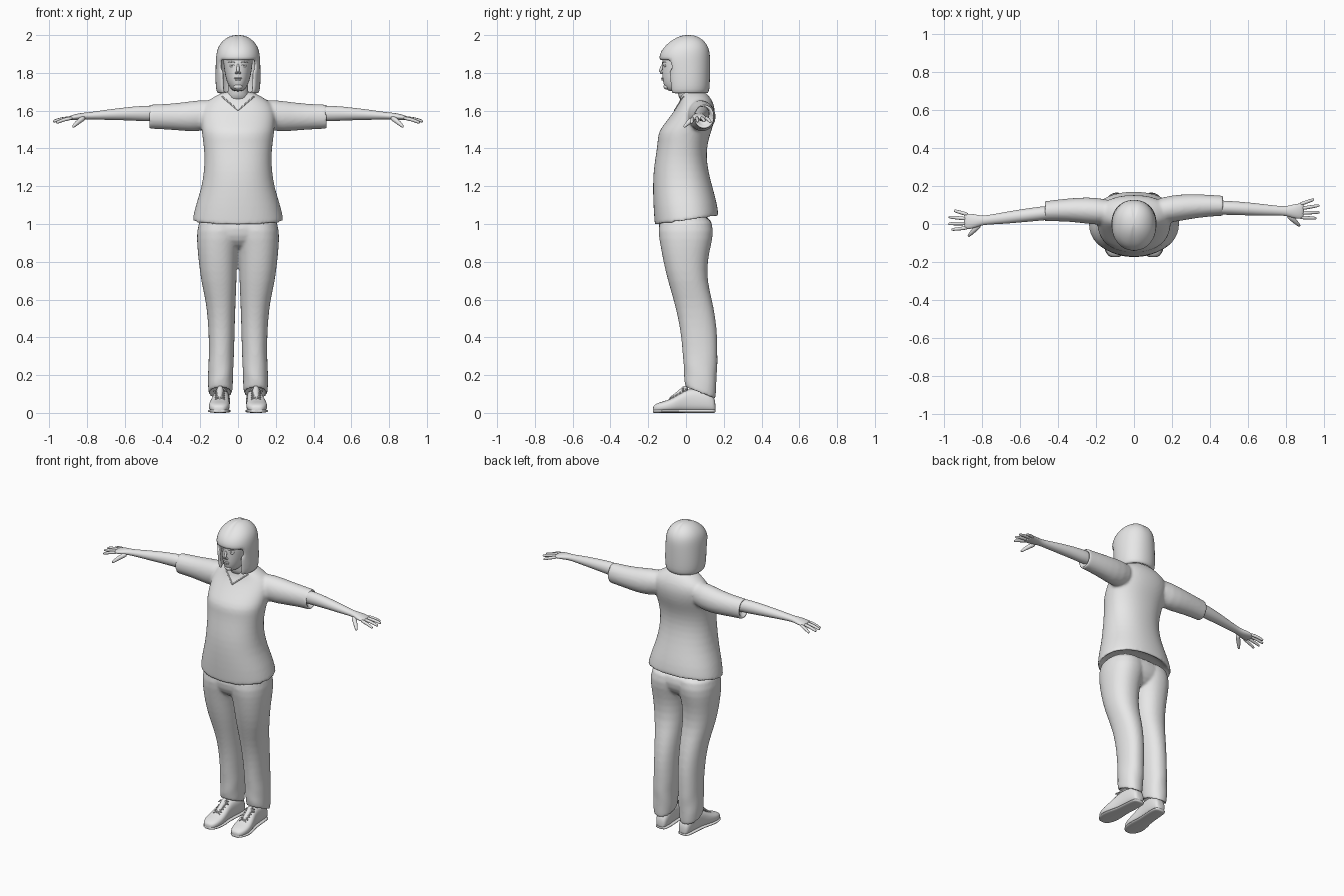
import bpy, bmesh, math
from mathutils import Vector
from mathutils.bvhtree import BVHTree

cube = bpy.data.objects.get("Cube")
if cube:
    bpy.data.objects.remove(cube)

grey = bpy.data.materials.new("plain_grey")
grey.use_nodes = True
grey.diffuse_color = (0.8, 0.8, 0.8, 1)
grey.node_tree.nodes["Principled BSDF"].inputs["Base Color"].default_value = (0.8, 0.8, 0.8, 1)


def power_circle(n, p):
    """Unit superellipse points, starting at the front (-y)."""
    for i in range(n):
        a = 2 * math.pi * i / n - math.pi / 2
        c, s = math.cos(a), math.sin(a)
        yield math.copysign(abs(c) ** (2 / p), c), math.copysign(abs(s) ** (2 / p), s)


def level(z, front, back, x0, x1, tilt=0, p=2.2, n=32, fold=0):
    """Horizontal ring between the given limits."""
    cx, cy, rx, ry = (x0 + x1) / 2, (front + back) / 2, (x1 - x0) / 2, (back - front) / 2
    ring = []
    for i, (c, s) in enumerate(power_circle(n, p)):
        k = 1 + fold * math.sin(z * 45 + 6 * math.pi * i / n)
        ring.append(Vector((cx + rx * c * k, cy + ry * s * k, z + tilt * ry * s)))
    return ring


def upright(x, cy, cz, ry, rz, n=20):
    """Ring across the arm direction."""
    return [Vector((x, cy + ry * c, cz + rz * s)) for c, s in power_circle(n, 2)]


def tube(points, radii, n=10):
    points = [Vector(p) for p in points]
    rings = []
    for i, (p, r) in enumerate(zip(points, radii)):
        d = (points[min(i + 1, len(points) - 1)] - points[max(i - 1, 0)]).normalized()
        u = d.cross(Vector((0.01, 0.02, 1))).normalized()
        v = d.cross(u)
        rings.append([p + r * (c * u + s * v) for c, s in power_circle(n, 2)])
    return rings


def ball(x, y, z, rx, ry, rz):
    rings = []
    for i in range(1, 8):
        a = math.pi * i / 8
        k, h = math.sin(a), math.cos(a)
        rings.append(level(z - rz * h, y - ry * k, y + ry * k, x - rx * k, x + rx * k, p=2, n=12))
    return rings


def build(name, lofts, subsurf=1, voxel=0, caps=True, place=None):
    """Skin each list of rings and gather them in one object."""
    bm = bmesh.new()
    for rings in lofts:
        rows = [[bm.verts.new(place(v) if place else v) for v in ring] for ring in rings]
        for a, b in zip(rows, rows[1:]):
            for i in range(len(a)):
                j = (i + 1) % len(a)
                bm.faces.new((a[i], a[j], b[j], b[i]))
        if caps:
            bm.faces.new(rows[0])
        bm.faces.new(rows[-1])
    bmesh.ops.recalc_face_normals(bm, faces=bm.faces)
    mesh = bpy.data.meshes.new(name)
    bm.to_mesh(mesh)
    bm.free()
    mesh.materials.append(grey)
    mesh.shade_smooth()
    ob = bpy.data.objects.new(name, mesh)
    bpy.context.scene.collection.objects.link(ob)
    if subsurf:
        ob.modifiers.new("rounding", "SUBSURF").levels = subsurf
        ob.modifiers["rounding"].render_levels = subsurf
    if voxel:
        m = ob.modifiers.new("blend", "REMESH")
        m.mode, m.voxel_size, m.use_smooth_shade = "VOXEL", voxel, True
        m = ob.modifiers.new("soften", "SMOOTH")
        m.factor, m.iterations = 0.5, 5
    return ob


def mirrored(v):
    return Vector((-v.x, v.y, v.z))


def right_arm(v):
    # the right arm swings a little further forward
    return Vector((-v.x, v.y - 0.062 * abs(v.x), v.z))


# Shirt: torso with recessed hem, plus sleeves
torso = [level(z, f, b, -r, r, t) for z, f, b, r, t in (
    (1.06, -.145, .15, .215, .13), (1.02, -.148, .153, .222, .13), (1.015, -.165, .172, .242, .15),
    (1.03, -.167, .172, .24, .13), (1.10, -.173, .165, .225, .05), (1.19, -.176, .142, .194, 0),
    (1.28, -.173, .118, .18, 0), (1.36, -.161, .108, .177, 0), (1.43, -.150, .115, .184, 0),
    (1.485, -.149, .132, .192, 0), (1.53, -.115, .147, .196, 0), (1.59, -.068, .156, .2, 0),
    (1.64, -.035, .147, .18, 0), (1.675, -.028, .125, .125, 0), (1.705, -.025, .10, .07, 0))]
sleeve = [upright(*s) for s in (
    (.08, .065, 1.59, .06, .07), (.2, .08, 1.572, .075, .087), (.3, .093, 1.568, .066, .075),
    (.4, .097, 1.568, .058, .067), (.468, .096, 1.568, .054, .065), (.476, .096, 1.568, .053, .064),
    (.476, .095, 1.568, .043, .053), (.44, .095, 1.57, .042, .05))]
other_sleeve = [[right_arm(v) for v in ring] for ring in sleeve]
shirt = build("shirt", [torso, sleeve, other_sleeve], voxel=.009)

# V neckline laid on the shirt front
bpy.context.view_layer.update()
tree = BVHTree.FromObject(shirt, bpy.context.evaluated_depsgraph_get())
line = []
for i in range(-8, 9):
    x = i * .0105
    hit = tree.ray_cast(Vector((x, -1, 1.602 + abs(x) * .86)), Vector((0, 1, 0)))[0]
    if hit:
        line.append(hit)
if len(line) > 2:
    build("neckline", [tube(line, [.004] * len(line), 8)], subsurf=0)

# Trousers: hips and two legs
hips = [level(z, f, b, -r, r) for z, f, b, r in (
    (.86, -.08, .07, .1), (.91, -.135, .125, .19), (.97, -.15, .147, .217), (1.06, -.14, .13, .2))]
leg = [level(z, f, b, x0, x1, t, fold=k) for z, f, b, x0, x1, t, k in (
    (.14, .015, .14, .045, .14, -.4, 0), (.105, .012, .142, .045, .142, -.4, 0),
    (.10, 0, .155, .032, .156, -.4, 0), (.12, -.004, .158, .03, .158, -.3, .01),
    (.16, -.008, .162, .027, .16, -.1, .025), (.2, -.01, .163, .026, .158, 0, .025),
    (.25, -.013, .166, .024, .157, 0, .02), (.3, -.016, .167, .022, .155, 0, .015),
    (.4, -.025, .166, .019, .155, 0, .01), (.5, -.041, .157, .016, .16, 0, 0),
    (.6, -.066, .138, .012, .172, 0, 0), (.7, -.096, .112, .008, .196, 0, 0),
    (.8, -.12, .114, .005, .208, 0, 0), (.88, -.134, .13, -.005, .216, 0, 0),
    (.96, -.15, .15, -.03, .22, 0, 0), (1.06, -.14, .13, -.04, .2, 0, 0))]
build("trousers", [hips, leg, [[mirrored(v) for v in ring] for ring in leg]], voxel=.008)

# Arms with hands
arm = [upright(*s) for s in (
    (.38, .09, 1.583, .04, .044), (.5, .085, 1.586, .037, .042), (.6, .08, 1.583, .035, .034),
    (.7, .073, 1.578, .03, .027), (.78, .069, 1.573, .024, .019), (.81, .068, 1.571, .027, .019),
    (.845, .067, 1.568, .038, .018), (.88, .068, 1.563, .042, .014), (.897, .069, 1.56, .037, .009))]
fingers = []
for y0, x1, y1, z1 in ((.102, .95, .13, 1.54), (.08, .978, .098, 1.545),
                       (.057, .98, .062, 1.543), (.035, .963, .03, 1.536)):
    a, b = Vector((.87, y0, 1.563)), Vector((x1, y1, z1))
    knuckle = a.lerp(b, .55) + Vector((0, 0, .005))
    fingers.append(tube((a, knuckle, a.lerp(b, .93), b), (.011, .0095, .0085, .005)))
thumb = tube(((.81, .05, 1.565), (.84, .022, 1.546), (.862, .002, 1.526), (.876, -.013, 1.512)),
             (.016, .014, .011, .006))

# Shoes: upper, sole, tongue and laces
spots = ((.157, .082, .024, .05), (.145, .082, .038, .1), (.09, .084, .043, .125), (.03, .088, .042, .13),
         (-.01, .092, .044, .118), (-.05, .096, .052, .09), (-.1, .1, .058, .066),
         (-.145, .1, .05, .055), (-.168, .1, .032, .042), (-.175, .1, .018, .032))


def shoe_loft(grow, low, height):
    rings = []
    for y, cx, r, top in spots:
        top = min(top, height)
        rings.append([Vector((cx + (r + grow) * c, y, low + (top - low) * (s + 1) / 2))
                      for c, s in power_circle(20, 2.6)])
    return rings


laces = []
for k in range(5):
    y = -.078 + k * .018
    z = .085 + k * .0105
    for lean in (-.012, .012):
        laces.append(tube(((.068, y - lean, z - .012 - lean * .4), (.096, y, z + .005),
                           (.124, y + lean, z - .012 + lean * .4)), (.004, .004, .004), 8))
for sign in (-1, 1):
    loop = [(.096 + sign * d, y, z) for d, y, z in ((0, -.008, .13), (.02, -.018, .132), (.038, -.016, .11))]
    laces.append(tube(loop, (.004, .005, .004), 8))
tongue = tube(((.098, -.085, .07), (.096, -.05, .088), (.095, -.01, .12), (.094, .005, .14)),
              (.014, .018, .02, .016))

for side, arm_place, foot_place in (("left", None, None), ("right", right_arm, mirrored)):
    build(side + "_arm", [arm] + fingers + [thumb], place=arm_place)
    build(side + "_shoe", [shoe_loft(0, .004, 1), tongue], place=foot_place)
    build(side + "_sole", [shoe_loft(.004, 0, .02)], place=foot_place)
    build(side + "_laces", laces, place=foot_place)

# Head, neck and facial features
skull = [level(z, f, b, -r, r, p=2.1) for z, f, b, r in (
    (1.702, -.085, 0, .02), (1.712, -.106, .03, .035), (1.74, -.12, .06, .055),
    (1.78, -.126, .085, .067), (1.83, -.126, .1, .075), (1.88, -.128, .105, .08),
    (1.93, -.11, .1, .07), (1.965, -.06, .06, .04))]
neck = [level(z, f, b, -r, r, p=2) for z, f, b, r in (
    (1.64, -.03, .1, .075), (1.69, -.044, .075, .054), (1.73, -.05, .07, .052), (1.78, -.04, .07, .05))]
build("head", [skull, neck])
nose = tube(((0, -.121, 1.85), (0, -.130, 1.825), (0, -.139, 1.806), (0, -.132, 1.795)),
            (.006, .008, .0105, .008))
build("nose", [nose, ball(.01, -.129, 1.8, .007, .009, .006), ball(-.01, -.129, 1.8, .007, .009, .006)])
build("lips", [ball(0, -.123, 1.772, .022, .009, .005), ball(0, -.122, 1.764, .018, .009, .006)])
build("chin", [ball(0, -.102, 1.727, .026, .018, .016)])
for side, s in (("left", 1), ("right", -1)):
    build(side + "_eye", [ball(s * .032, -.111, 1.836, .014, .008, .007)])
    lid = tube(((s * .016, -.122, 1.838), (s * .032, -.119, 1.845), (s * .05, -.103, 1.838)), (.002, .003, .002), 8)
    brow = tube(((s * .014, -.126, 1.854), (s * .034, -.121, 1.861), (s * .055, -.104, 1.854)), (.003, .004, .002), 8)
    build(side + "_eyelid_and_brow", [lid, brow])

# Hair: bob with the face opening cut out below the fringe
bob = [level(z, f, b, -r, r, p=2.15) for z, f, b, r in (
    (1.688, -.108, .116, .108), (1.71, -.115, .125, .117), (1.76, -.12, .127, .12),
    (1.82, -.128, .128, .119), (1.868, -.143, .128, .118), (1.9, -.14, .127, .115),
    (1.935, -.122, .121, .107), (1.966, -.088, .103, .086), (1.99, -.05, .072, .056),
    (2.001, -.01, .035, .02))]
hair = build("hair", [bob], caps=False)
bm = bmesh.new()
bm.from_mesh(hair.data)
opening = [f for f in bm.faces if f.calc_center_median().z < 1.86
           and abs(math.atan2(f.calc_center_median().x, -f.calc_center_median().y)) < math.radians(47)]
bmesh.ops.delete(bm, geom=opening, context="FACES")
for v in bm.verts:
    if abs(v.co.x) < .002 and v.co.z > 1.92:
        v.co.z -= .006  # parting
bm.to_mesh(hair.data)
bm.free()
shell = hair.modifiers.new("thickness", "SOLIDIFY")
shell.thickness, shell.offset = .018, -1
hair.modifiers.move(1, 0)
